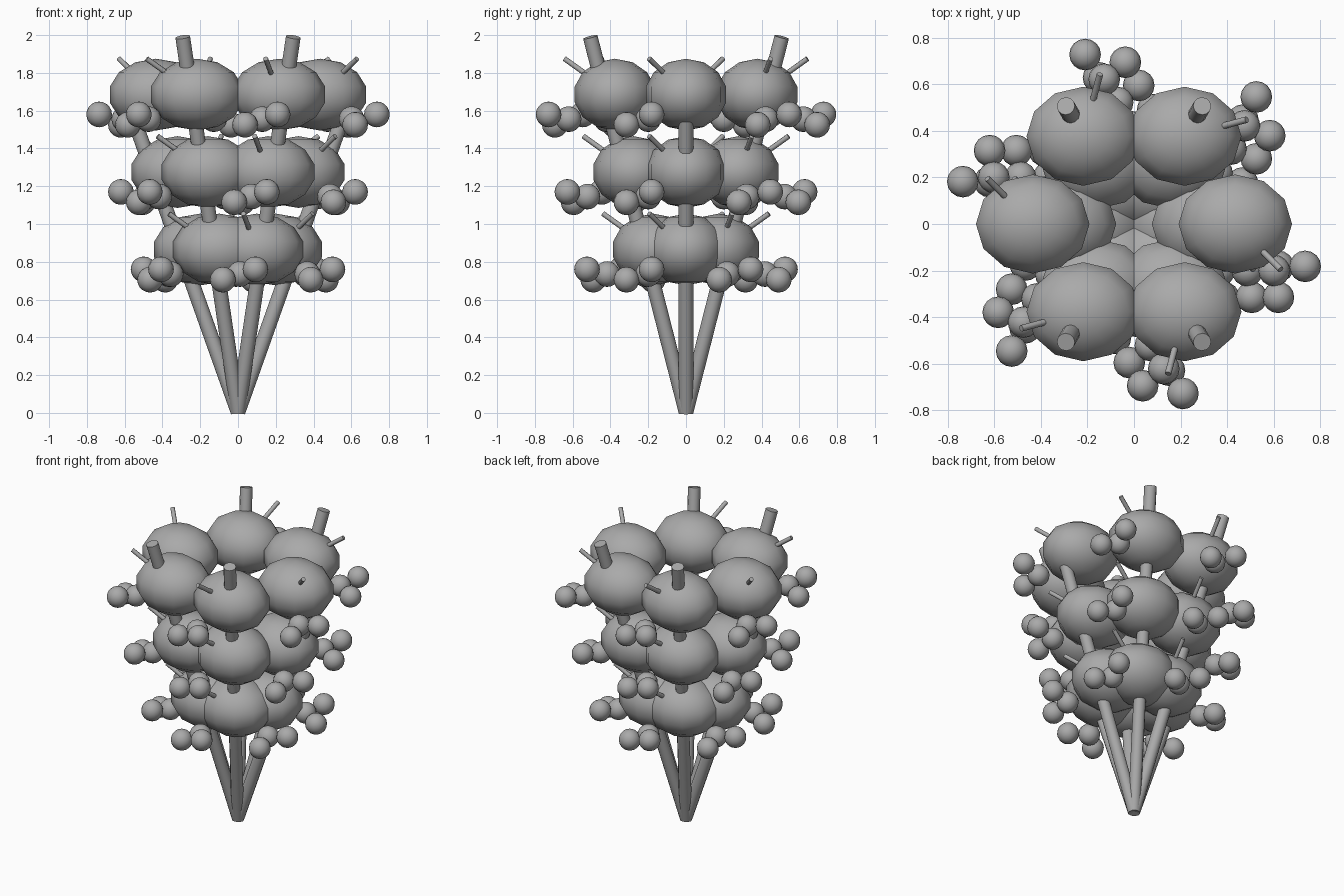
import bpy, math
from mathutils import Vector, Matrix

if "Cube" in bpy.data.objects:
    bpy.data.objects.remove(bpy.data.objects["Cube"])

grey = bpy.data.materials.new("plain grey")
grey.diffuse_color = (0.4, 0.4, 0.4, 1)
grey.use_nodes = True
grey.node_tree.nodes["Principled BSDF"].inputs["Base Color"].default_value = grey.diffuse_color


def finish(name, angle=60):
    o = bpy.context.object
    o.name = name
    o.data.materials.append(grey)
    bpy.ops.object.shade_smooth_by_angle(angle=math.radians(angle))
    return o


def rod(name, a, b, radius, sides=12):
    a, b = Vector(a), Vector(b)
    d = b - a
    bpy.ops.mesh.primitive_cylinder_add(vertices=sides, radius=radius, depth=d.length,
                                        location=(a + b) / 2)
    bpy.context.object.rotation_euler = d.to_track_quat('Z', 'Y').to_euler()
    return finish(name)


def ball(name, loc, size, segs, rings):
    bpy.ops.mesh.primitive_uv_sphere_add(segments=segs, ring_count=rings, radius=1, location=loc)
    bpy.context.object.scale = size
    return finish(name)


# tiers: radius from the axis, height
TIERS = [(0.20, 0.865), (0.32, 1.275), (0.435, 1.685)]
# berry offsets from each pod centre
BERRIES = [(0.30, -0.182, -0.105), (0.185, -0.315, -0.16), (0.167, -0.20, -0.13)]

for k in range(6):
    turn = Matrix.Rotation(math.radians(60 * k), 3, 'Z')

    # leaning stem; the two side ones lean further and end inside the top pod
    if k % 3 == 0:
        tip = turn @ Vector((0.61, 0, 1.72))
    else:
        tip = turn @ Vector((0.585, 0, 1.99))
    rod("stem", (0, 0, 0.005), tip, 0.039)

    for r, z in TIERS:
        centre = Vector((r, 0, z))
        # flattened pod, wider across than deep
        ball("pod", turn @ centre, (0.25, 0.218, 0.19), 12, 7)
        # thin twig rising out of the pod
        rod("twig", turn @ centre, turn @ (centre + Vector((0.195, -0.195, 0.19))), 0.014, 8)
        # berries hanging beside the pod
        for off in BERRIES:
            ball("berry", turn @ (centre + Vector(off)), (0.068,) * 3, 16, 10)
